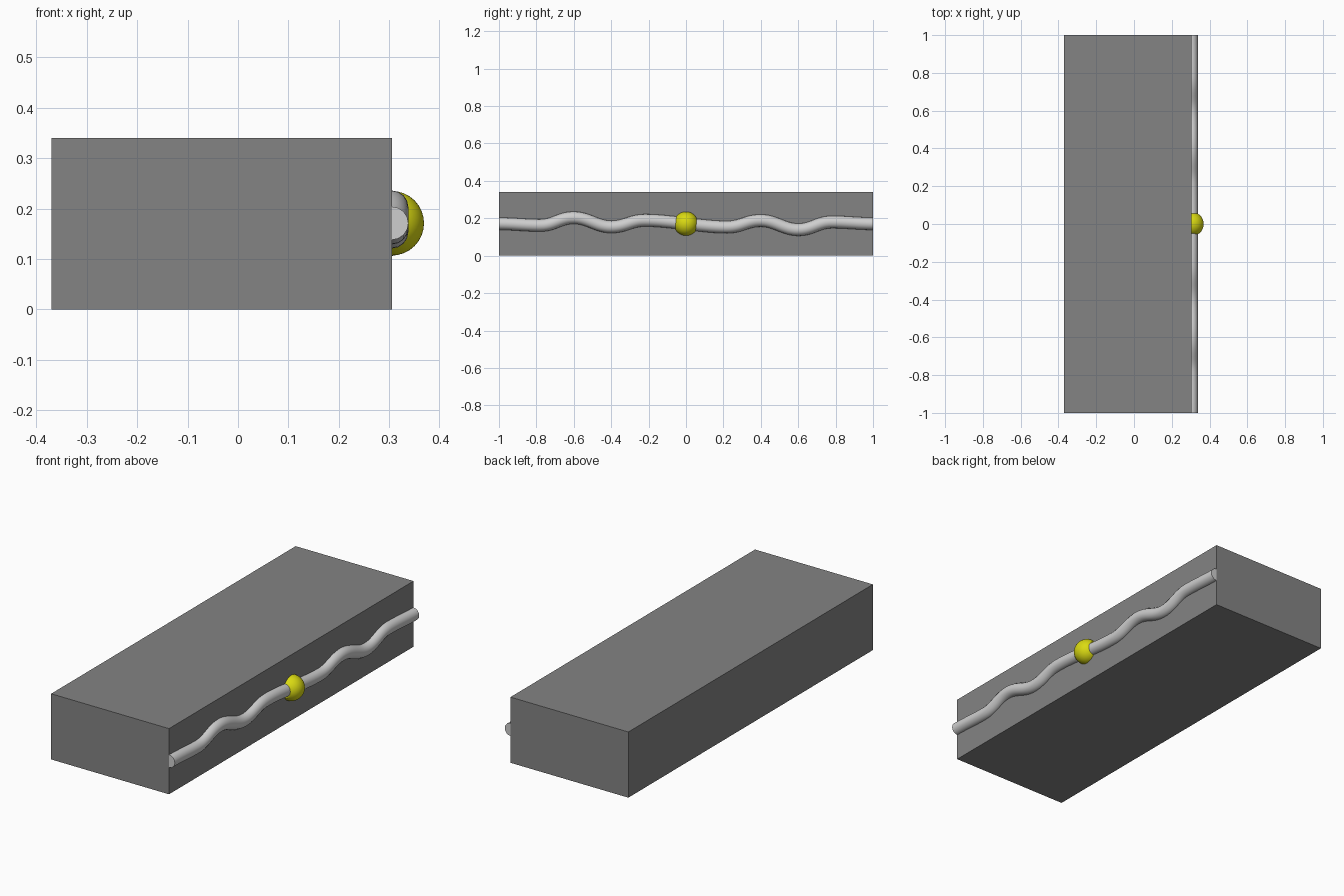
import bpy, bmesh, math
from mathutils import Matrix, Vector

cube = bpy.data.objects.get("Cube")
if cube:
    bpy.data.objects.remove(cube, do_unlink=True)


def material(name, color):
    mat = bpy.data.materials.new(name)
    mat.use_nodes = True
    mat.diffuse_color = color
    mat.node_tree.nodes["Principled BSDF"].inputs["Base Color"].default_value = color
    return mat


def add_mesh(name, bm, mat):
    mesh = bpy.data.meshes.new(name)
    bm.to_mesh(mesh)
    bm.free()
    mesh.materials.append(mat)
    obj = bpy.data.objects.new(name, mesh)
    bpy.context.collection.objects.link(obj)
    return obj


grey = material("mid grey", (0.23, 0.23, 0.23, 1))
silver = material("light grey", (0.62, 0.62, 0.62, 1))
yellow = material("yellow", (0.7, 0.7, 0.006, 1))

FACE_X = 0.305   # side face carrying the cord
MID_Z = 0.171

# Long rectangular block
bm = bmesh.new()
bmesh.ops.create_cube(bm, size=1)
bmesh.ops.scale(bm, vec=(0.675, 2, 0.34), verts=bm.verts)
bmesh.ops.translate(bm, vec=(-0.0325, 0, 0.17), verts=bm.verts)
add_mesh("block", bm, grey)

# Wavy cord, half sunk in the side; the wave is the same turned half round
half = [(0.22, -0.018), (0.4, 0.017), (0.6, -0.032), (0.78, 0.009), (0.9995, 0)]
path = [(-y, -z) for y, z in reversed(half)] + [(0, 0)] + half
curve = bpy.data.curves.new("cord", "CURVE")
curve.dimensions = "3D"
curve.bevel_depth = 0.033
curve.bevel_resolution = 6
curve.resolution_u = 12
curve.use_fill_caps = True
spline = curve.splines.new("BEZIER")
spline.bezier_points.add(len(path) - 1)
for point, (y, z) in zip(spline.bezier_points, path):
    point.co = (FACE_X, y, MID_Z + z)
    # Level handles at crests, troughs and ends; a slope at the middle
    handle = Vector((0, 0.075, -0.008 if y == 0 else 0))
    point.handle_left_type = point.handle_right_type = "FREE"
    point.handle_left = point.co - handle
    point.handle_right = point.co + handle
cord = bpy.data.objects.new("cord", curve)
bpy.context.collection.objects.link(cord)
curve.materials.append(silver)

# Round bead threaded on the cord, flat where the cord enters
bm = bmesh.new()
bmesh.ops.create_uvsphere(bm, u_segments=32, v_segments=24, radius=0.064,
                          matrix=Matrix.Rotation(math.pi / 2, 4, "X"))
for side in (-1, 1):
    cut = bmesh.ops.bisect_plane(bm, geom=bm.verts[:] + bm.edges[:] + bm.faces[:],
                                 plane_co=(0, side * 0.055, 0),
                                 plane_no=(0, side, 0), clear_outer=True)
    rim = [e for e in cut["geom_cut"] if isinstance(e, bmesh.types.BMEdge)]
    bmesh.ops.contextual_create(bm, geom=rim)
bmesh.ops.recalc_face_normals(bm, faces=bm.faces)
bmesh.ops.translate(bm, vec=(FACE_X, 0, MID_Z), verts=bm.verts)
bead = add_mesh("bead", bm, yellow)

# Turn the cord into a mesh and smooth the round parts
bpy.ops.object.select_all(action="DESELECT")
cord.select_set(True)
bpy.context.view_layer.objects.active = cord
bpy.ops.object.convert(target="MESH")
bead.select_set(True)
bpy.ops.object.shade_smooth_by_angle(angle=math.radians(30))
